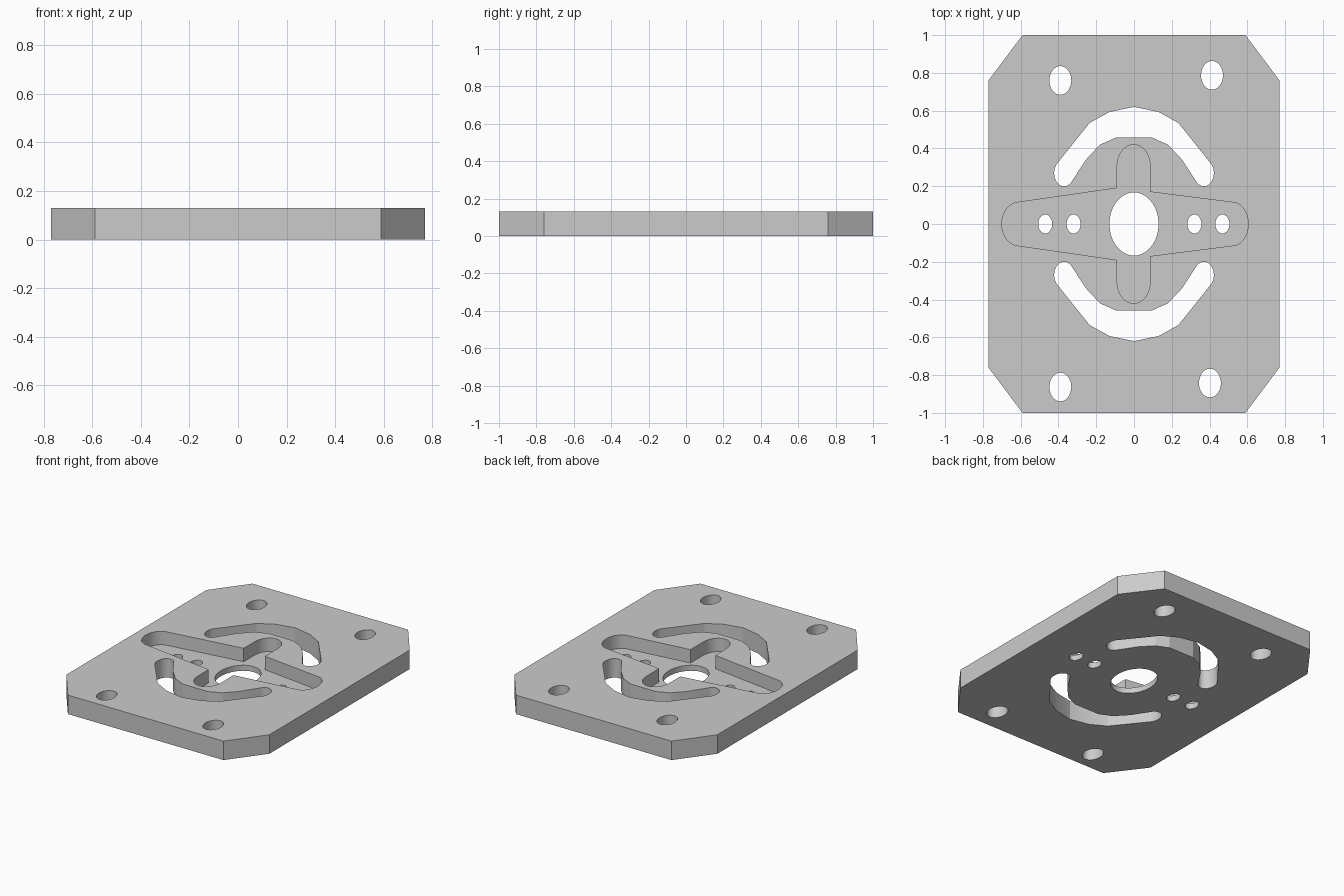
import bpy
import bmesh
from math import cos, sin, radians

if "Cube" in bpy.data.objects:
    bpy.data.objects.remove(bpy.data.objects["Cube"], do_unlink=True)

THICK = 0.13
FLOOR = 0.038

grey = bpy.data.materials.new("plain_grey")
grey.use_nodes = True
colour = (0.6, 0.6, 0.6, 1)
grey.diffuse_color = colour
grey.node_tree.nodes["Principled BSDF"].inputs["Base Color"].default_value = colour


def arc(cx, cy, rx, ry, start, end, steps):
    """Points along part of an ellipse, angles in degrees."""
    angles = [radians(start + (end - start) * i / steps) for i in range(steps + 1)]
    return [(cx + rx * cos(a), cy + ry * sin(a)) for a in angles]


def ellipse(cx, cy, rx, ry, steps=32):
    return arc(cx, cy, rx, ry, 0, 360, steps)[:-1]


def prism(name, outline, low, high):
    """Extrude a flat outline upward into a solid."""
    bm = bmesh.new()
    base = bm.faces.new([bm.verts.new((x, y, low)) for x, y in outline])
    top = bmesh.ops.extrude_face_region(bm, geom=[base])["geom"]
    verts = [g for g in top if isinstance(g, bmesh.types.BMVert)]
    bmesh.ops.translate(bm, verts=verts, vec=(0, 0, high - low))
    bmesh.ops.recalc_face_normals(bm, faces=bm.faces)
    mesh = bpy.data.meshes.new(name)
    bm.to_mesh(mesh)
    bm.free()
    mesh.materials.append(grey)
    obj = bpy.data.objects.new(name, mesh)
    bpy.context.collection.objects.link(obj)
    return obj


# Plate with chamfered corners
corner = [(0.77, 0.76), (0.59, 1.0)]
right = [(x, -y) for x, y in reversed(corner)] + corner
plate = prism("mounting_plate", right + [(-x, -y) for x, y in right], 0, THICK)
bpy.context.view_layer.objects.active = plate
plate.select_set(True)


def cut(name, outline, low=-0.1):
    """Cut an outline out of the plate, down to the given height."""
    cutter = prism(name, outline, low, THICK + 0.1)
    cutter.hide_render = True
    mod = plate.modifiers.new(name, "BOOLEAN")
    mod.operation = "DIFFERENCE"
    mod.solver = "EXACT"
    mod.object = cutter
    bpy.ops.object.modifier_apply(modifier=mod.name)
    bpy.data.objects.remove(cutter, do_unlink=True)


# Cross-shaped recess, mirrored front to back
upper = (arc(0.52, 0, 0.085, 0.115, 0, 78, 8)
         + [(0.085, 0.17)]
         + arc(-0.002, 0.31, 0.087, 0.11, 0, 180, 16)
         + [(-0.09, 0.19)]
         + arc(-0.61, 0, 0.09, 0.115, 102, 180, 8))
cut("cross_recess", upper + [(x, -y) for x, y in reversed(upper[1:-1])], FLOOR)

# Curved slots, each mirrored left to right
half = ([(0.095, 0.458), (0.18, 0.42), (0.255, 0.34)]
        + arc(0.37, 0.27, 0.053, 0.07, -145, 40, 14)
        + [(0.235, 0.535), (0.13, 0.593)])
slot = half + [(0, 0.62)] + [(-x, y) for x, y in reversed(half)]
cut("back_slot", slot)
cut("front_slot", [(x, -y) for x, y in slot])

# Centre bore, small linkage holes and corner screw holes
cut("centre_bore", ellipse(0, 0, 0.13, 0.167, 48))
for x in (-0.47, -0.32, 0.32, 0.468):
    cut("linkage_hole", ellipse(x, 0, 0.037, 0.05))
for x, y in ((-0.39, 0.76), (0.413, 0.787), (-0.39, -0.863), (0.402, -0.842)):
    cut("screw_hole", ellipse(x, y, 0.058, 0.076))

bpy.ops.object.shade_smooth_by_angle(angle=radians(18))
